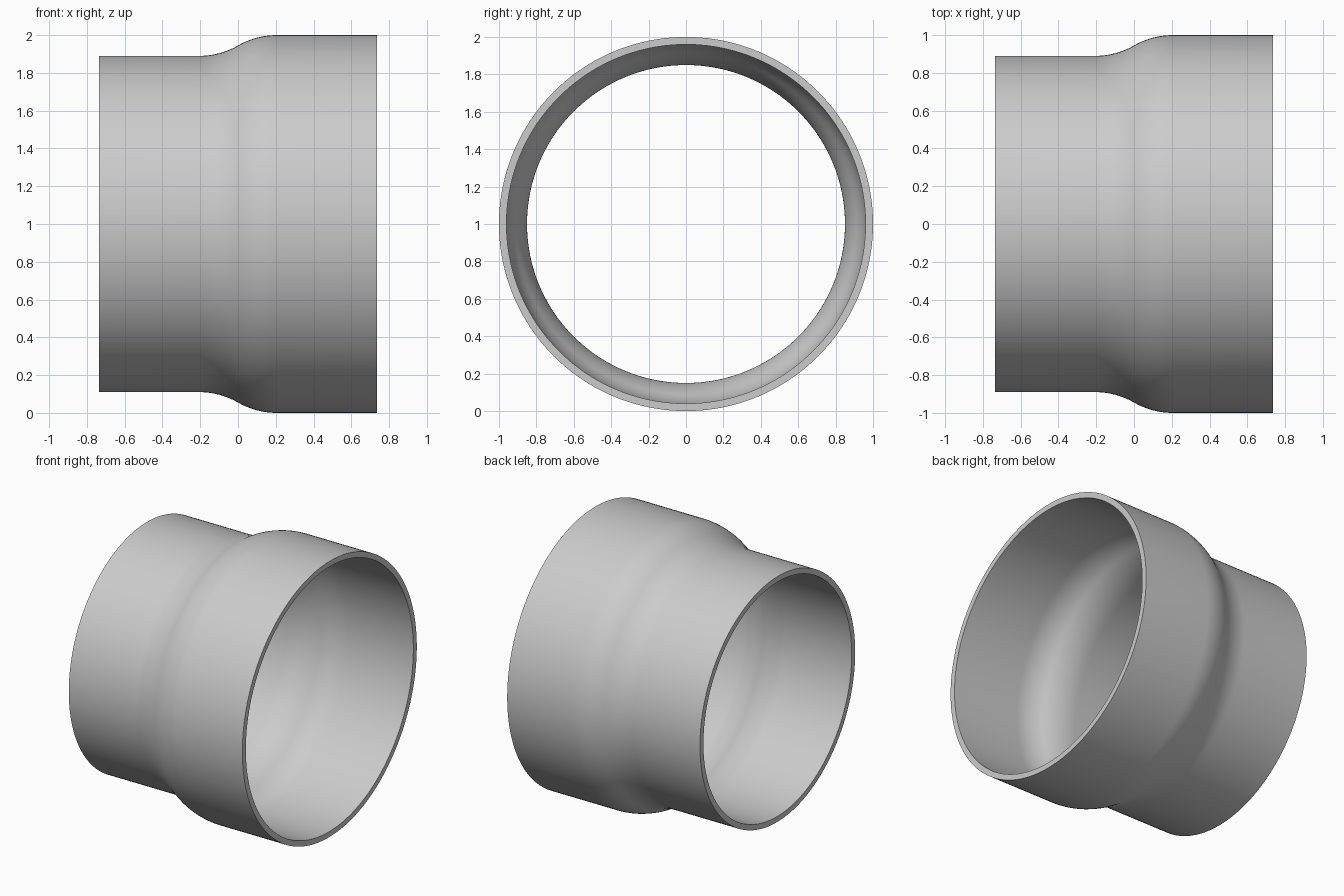
import bpy
import bmesh
import math
from mathutils import Matrix, Vector

cube = bpy.data.objects.get("Cube")
if cube:
    bpy.data.objects.remove(cube, do_unlink=True)

HALF_LENGTH = 0.735
SMALL_R, LARGE_R = 0.89, 1.0      # outer radii of the two ends
WALL = 0.04
BEND = math.radians(30)           # steepest slope of the shoulder
ARC_STEPS, SEGMENTS = 12, 160

# Shoulder made of two tangent arcs meeting at x = 0
ARC_R = (LARGE_R - SMALL_R) / (2 * (1 - math.cos(BEND)))
REACH = ARC_R * math.sin(BEND)


def wall_line(inset):
    """Profile (x, radius) along the pipe, offset inwards by inset."""
    angles = [BEND * i / ARC_STEPS for i in range(ARC_STEPS + 1)]
    hollow, crown = ARC_R + inset, ARC_R - inset
    points = [(-HALF_LENGTH, SMALL_R - inset)]
    points += [(-REACH + hollow * math.sin(a),
                SMALL_R + ARC_R - hollow * math.cos(a)) for a in angles]
    points += [(REACH - crown * math.sin(a),
                LARGE_R - ARC_R + crown * math.cos(a)) for a in reversed(angles[:-1])]
    points.append((HALF_LENGTH, LARGE_R - inset))
    return points


# Closed wall section, spun around the x axis
section = wall_line(0) + wall_line(WALL)[::-1]
bm = bmesh.new()
verts = [bm.verts.new((x, 0, r)) for x, r in section]
edges = [bm.edges.new((v, verts[i - 1])) for i, v in enumerate(verts)]
bmesh.ops.spin(bm, geom=verts + edges, cent=Vector(), axis=(1, 0, 0),
               angle=math.tau, steps=SEGMENTS, use_merge=True)
bmesh.ops.remove_doubles(bm, verts=bm.verts, dist=0.0001)
bmesh.ops.recalc_face_normals(bm, faces=bm.faces)
bmesh.ops.transform(bm, matrix=Matrix.Translation((0, 0, LARGE_R)), verts=bm.verts)
mesh = bpy.data.meshes.new("reducer_pipe")
bm.to_mesh(mesh)
bm.free()

pipe = bpy.data.objects.new("reducer_pipe", mesh)
bpy.context.collection.objects.link(pipe)

# Plain light grey
grey = bpy.data.materials.new("light_grey")
grey.use_nodes = True
colour = (0.6, 0.6, 0.6, 1)
grey.diffuse_color = colour
grey.node_tree.nodes["Principled BSDF"].inputs["Base Color"].default_value = colour
mesh.materials.append(grey)

# Smooth walls with crisp rims
bpy.ops.object.select_all(action="DESELECT")
pipe.select_set(True)
bpy.context.view_layer.objects.active = pipe
bpy.ops.object.shade_smooth_by_angle(angle=math.radians(35))
